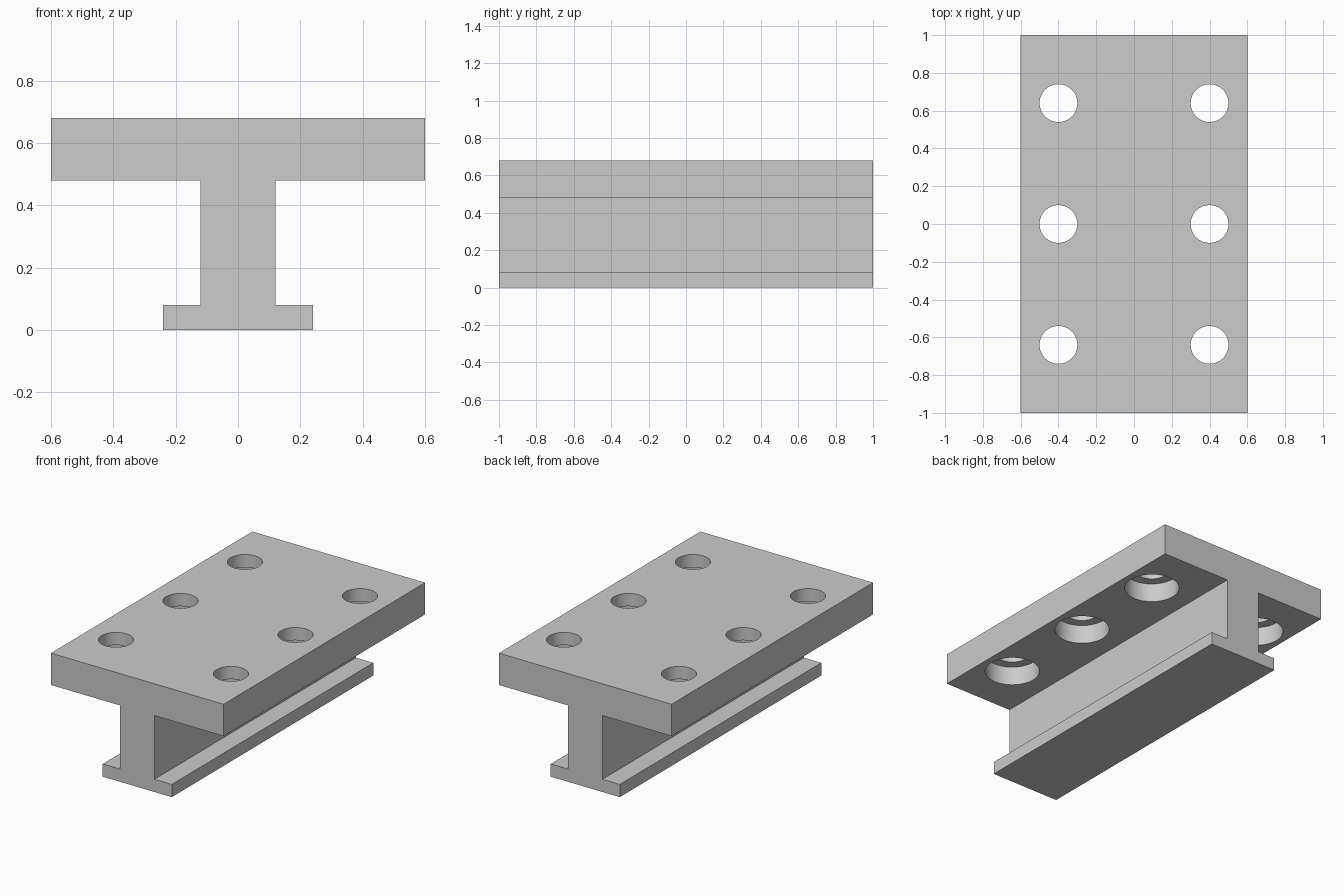
import bpy
import bmesh
import math

cube = bpy.data.objects.get("Cube")
if cube:
    bpy.data.objects.remove(cube, do_unlink=True)

LENGTH = 2.0
TOP, PLATE_BASE, FOOT_TOP = 0.68, 0.48, 0.08
PLATE_HALF, WEB_HALF, FOOT_HALF = 0.6, 0.12, 0.24
BORE_R, COUNTERBORE_R, STEP_Z = 0.1, 0.16, 0.6
HOLE_X, HOLE_Y = 0.4, 0.64

grey = bpy.data.materials.new("light grey")
grey.use_nodes = True
colour = (0.6, 0.6, 0.6, 1)
grey.diffuse_color = colour
grey.node_tree.nodes["Principled BSDF"].inputs["Base Color"].default_value = colour


def make_object(name, bm):
    bmesh.ops.recalc_face_normals(bm, faces=bm.faces)
    mesh = bpy.data.meshes.new(name)
    bm.to_mesh(mesh)
    bm.free()
    mesh.materials.append(grey)
    obj = bpy.data.objects.new(name, mesh)
    bpy.context.collection.objects.link(obj)
    return obj


# I-shaped rail: half profile mirrored in x, extruded along y
half = [(FOOT_HALF, 0), (FOOT_HALF, FOOT_TOP), (WEB_HALF, FOOT_TOP),
        (WEB_HALF, PLATE_BASE), (PLATE_HALF, PLATE_BASE), (PLATE_HALF, TOP)]
profile = half + [(-x, z) for x, z in reversed(half)]
bm = bmesh.new()
face = bm.faces.new([bm.verts.new((x, -LENGTH / 2, z)) for x, z in profile])
ext = bmesh.ops.extrude_face_region(bm, geom=[face])
bmesh.ops.translate(bm, vec=(0, LENGTH, 0),
                    verts=[v for v in ext["geom"] if isinstance(v, bmesh.types.BMVert)])
rail = make_object("rail_beam", bm)


# Stepped bolt holes: narrow bore above, counterbore below
def add_hole(bm, cx, cy, sides=64):
    steps = [(COUNTERBORE_R, PLATE_BASE - 0.05), (COUNTERBORE_R, STEP_Z),
             (BORE_R, STEP_Z), (BORE_R, TOP + 0.05)]
    rings = []
    for r, z in steps:
        angles = [math.tau * i / sides for i in range(sides)]
        rings.append([bm.verts.new((cx + r * math.cos(a), cy + r * math.sin(a), z))
                      for a in angles])
    for low, high in zip(rings, rings[1:]):
        for i in range(sides):
            j = (i + 1) % sides
            bm.faces.new((low[i], low[j], high[j], high[i]))
    bm.faces.new(rings[0][::-1])
    bm.faces.new(rings[-1])


bm = bmesh.new()
for x in (-HOLE_X, HOLE_X):
    for y in (-HOLE_Y, 0, HOLE_Y):
        add_hole(bm, x, y)
cutter = make_object("bolt_hole_cutter", bm)
cutter.hide_render = True

cut = rail.modifiers.new("bolt_holes", "BOOLEAN")
cut.operation = "DIFFERENCE"
cut.solver = "EXACT"
cut.object = cutter

bpy.ops.object.select_all(action="DESELECT")
rail.select_set(True)
bpy.context.view_layer.objects.active = rail
bpy.ops.object.modifier_apply(modifier=cut.name)
bpy.data.objects.remove(cutter, do_unlink=True)
bpy.ops.object.shade_smooth_by_angle(angle=math.radians(30))
